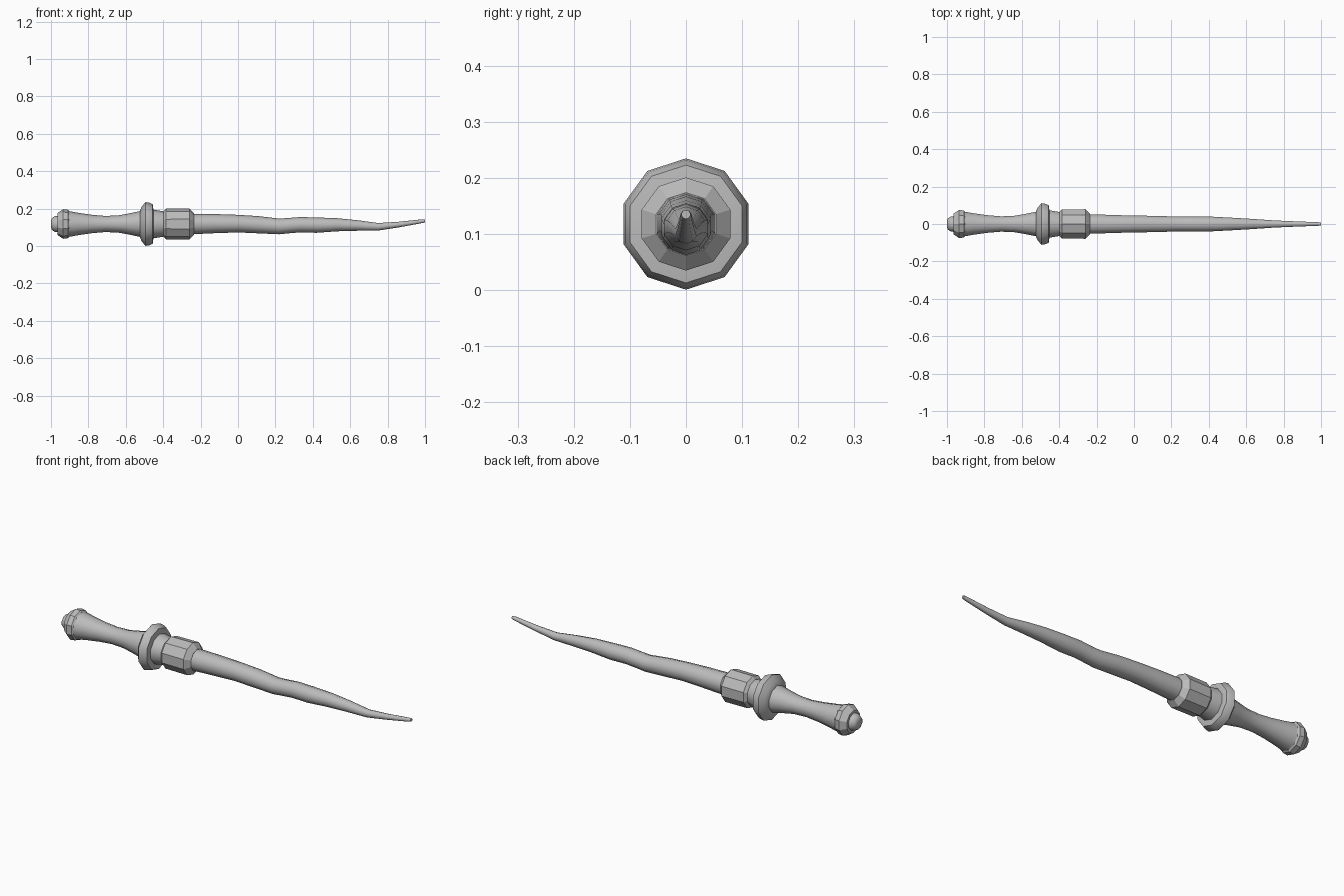
import bpy, bmesh, math

cube = bpy.data.objects.get("Cube")
if cube:
    bpy.data.objects.remove(cube)

AXIS_Z = 0.118
SIDES = 10

grey = bpy.data.materials.new("plain_grey")
grey.use_nodes = True
grey.diffuse_color = (0.5, 0.5, 0.5, 1)
bsdf = next(n for n in grey.node_tree.nodes if n.type == 'BSDF_PRINCIPLED')
bsdf.inputs["Base Color"].default_value = (0.5, 0.5, 0.5, 1)
bsdf.inputs["Roughness"].default_value = 0.7


def turned(name, stations, smooth_angle):
    """Loft rings along x; each station is (x, radius) or (x, radius, centre z)."""
    bm = bmesh.new()
    rings = []
    for x, r, *centre in stations:
        z = centre[0] if centre else AXIS_Z
        ring = []
        for i in range(SIDES):
            a = math.tau * i / SIDES
            ring.append(bm.verts.new((x, r * math.sin(a), z + r * math.cos(a))))
        rings.append(ring)
    for a, b in zip(rings, rings[1:]):
        for i in range(SIDES):
            j = (i + 1) % SIDES
            bm.faces.new((a[i], a[j], b[j], b[i]))
    bm.faces.new(rings[0])
    bm.faces.new(rings[-1])
    bmesh.ops.recalc_face_normals(bm, faces=bm.faces)
    mesh = bpy.data.meshes.new(name)
    bm.to_mesh(mesh)
    bm.free()
    mesh.materials.append(grey)
    obj = bpy.data.objects.new(name, mesh)
    bpy.context.collection.objects.link(obj)
    bpy.ops.object.select_all(action='DESELECT')
    obj.select_set(True)
    bpy.context.view_layer.objects.active = obj
    if smooth_angle:
        bpy.ops.object.shade_smooth_by_angle(angle=math.radians(smooth_angle))
    return obj


# Pommel: rounded end knob and faceted flare
turned("pommel_knob", [(-1, 0.018), (-0.995, 0.032), (-0.98, 0.042),
                       (-0.955, 0.045)], 50)
turned("pommel_flare", [(-0.966, 0.058), (-0.935, 0.079), (-0.91, 0.076),
                        (-0.9, 0.066)], 0)

# Waisted grip
turned("grip", [(-0.91, 0.07), (-0.85, 0.059), (-0.78, 0.049), (-0.71, 0.043),
                (-0.64, 0.046), (-0.58, 0.057), (-0.51, 0.072)], 40)

# Guard ring and the neck in front of it
turned("guard_ring", [(-0.525, 0.07), (-0.515, 0.092), (-0.495, 0.117),
                      (-0.475, 0.114), (-0.456, 0.105), (-0.452, 0.075)], 45)
turned("neck", [(-0.46, 0.078), (-0.44, 0.075), (-0.39, 0.066)], 40)

# Faceted collar
turned("collar", [(-0.4, 0.066), (-0.385, 0.082), (-0.26, 0.083),
                  (-0.235, 0.056)], 0)

# Crooked tapering shaft
turned("shaft", [(-0.25, 0.055, 0.118), (-0.12, 0.051, 0.12), (0, 0.047, 0.12),
                 (0.11, 0.046, 0.114), (0.22, 0.042, 0.105),
                 (0.27, 0.041, 0.109), (0.33, 0.041, 0.114),
                 (0.42, 0.041, 0.112), (0.53, 0.035, 0.114),
                 (0.64, 0.028, 0.11), (0.75, 0.02, 0.103),
                 (0.86, 0.015, 0.115), (0.985, 0.01, 0.133),
                 (1, 0.008, 0.135)], 50)
